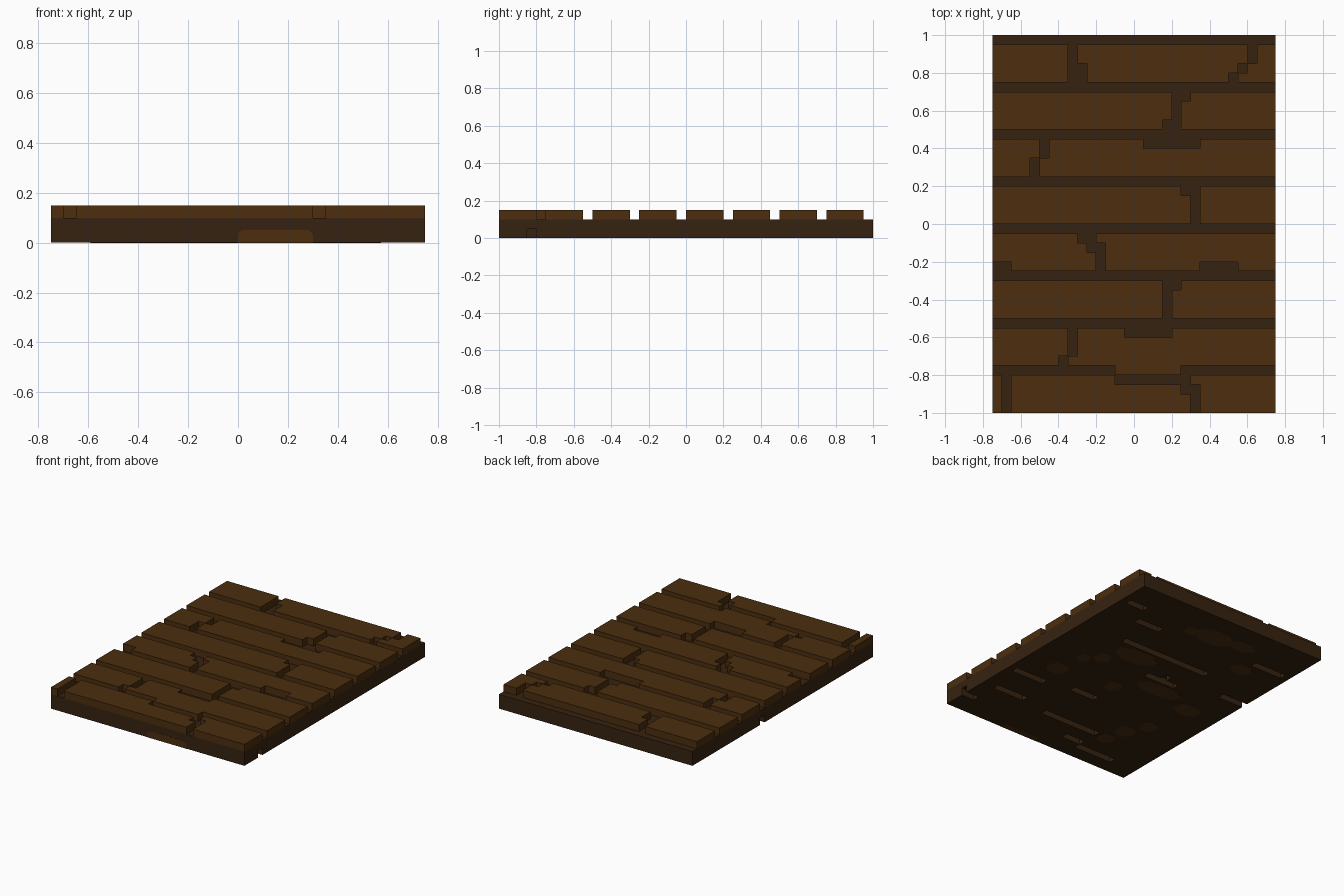
import bpy, bmesh, math

if "Cube" in bpy.data.objects:
    bpy.data.objects.remove(bpy.data.objects["Cube"], do_unlink=True)

U = 0.05           # block size
NX, NY = 30, 40    # floor size in blocks


def material(name, rgb):
    m = bpy.data.materials.new(name)
    m.use_nodes = True
    col = (*rgb, 1.0)
    m.diffuse_color = col
    bsdf = m.node_tree.nodes["Principled BSDF"]
    bsdf.inputs["Base Color"].default_value = col
    bsdf.inputs["Roughness"].default_value = 0.9
    return m


PLANK = material("plank brown", (0.072, 0.027, 0.0046))
DARK = material("dark underlay brown", (0.037, 0.0165, 0.005))


def finish(bm, name, mat):
    bmesh.ops.recalc_face_normals(bm, faces=bm.faces)
    me = bpy.data.meshes.new(name)
    bm.to_mesh(me)
    bm.free()
    me.materials.append(mat)
    ob = bpy.data.objects.new(name, me)
    bpy.context.collection.objects.link(ob)
    return ob


def cells(x0, x1, y0, y1):
    """Blocks inside a rectangle given in floor coordinates."""
    i0, i1 = round((x0 + 0.75) / U), round((x1 + 0.75) / U)
    j0, j1 = round((y0 + 1) / U), round((y1 + 1) / U)
    return {(i, j) for i in range(i0, i1) for j in range(j0, j1)}


def block_layer(name, filled, z0, z1, mat, merge=True):
    """Raise a set of grid blocks into one solid layer."""
    bm = bmesh.new()
    verts = {}

    def vert(i, j):
        if (i, j) not in verts:
            verts[i, j] = bm.verts.new((i * U - 0.75, j * U - 1, z0))
        return verts[i, j]

    for i, j in sorted(filled):
        bm.faces.new([vert(i, j), vert(i + 1, j), vert(i + 1, j + 1), vert(i, j + 1)])
    if merge:
        bmesh.ops.dissolve_limit(bm, angle_limit=0.01, verts=bm.verts[:], edges=bm.edges[:])
    new = bmesh.ops.extrude_face_region(bm, geom=bm.faces[:], use_keep_orig=True)["geom"]
    top = [g for g in new if isinstance(g, bmesh.types.BMVert)]
    bmesh.ops.translate(bm, verts=top, vec=(0, 0, z1 - z0))
    return finish(bm, name, mat)


def plate(name, points, depth, mat):
    """Thin plate from an outline, thickened by a depth vector."""
    bm = bmesh.new()
    face = bm.faces.new([bm.verts.new(p) for p in points])
    new = bmesh.ops.extrude_face_region(bm, geom=[face], use_keep_orig=True)["geom"]
    bmesh.ops.translate(bm, verts=[g for g in new if isinstance(g, bmesh.types.BMVert)], vec=depth)
    return finish(bm, name, mat)


# Underlay: solid upper slab, lower slab with grooves open to the underside
floor = cells(-0.75, 0.75, -1, 1)
block_layer("underlay_upper", floor, U, 2 * U, DARK)

grooves = [
    (-0.3, 0.4, 0.35, 0.4), (0.55, 0.7, 0.75, 0.8), (0.3, 0.5, 0.6, 0.65),
    (-0.7, -0.45, 0.65, 0.7), (0.45, 0.7, -0.4, -0.35), (-0.25, 0, 0.1, 0.15),
    (-0.15, -0.1, 0.15, 0.2), (0.05, 0.25, -0.35, -0.3), (-0.25, 0.2, -0.7, -0.65),
    (-0.25, -0.1, -0.85, -0.8), (-0.55, -0.25, -0.9, -0.85), (0.4, 0.65, -0.65, -0.6),
    (-0.75, -0.55, 0.2, 0.25), (0.65, 0.75, -0.85, -0.8),
]
lower = set(floor)
for g in grooves:
    lower -= cells(*g)
block_layer("underlay_lower", lower, 0, U, DARK, merge=False)

# Plank rows: 0.2 wide with 0.05 gaps, broken by stepped cracks
cracks = [
    # back row
    (-0.35, -0.3, 0.75, 0.95), (-0.3, -0.25, 0.75, 0.85),
    (0.6, 0.65, 0.85, 0.95), (0.55, 0.6, 0.8, 0.85), (0.5, 0.55, 0.75, 0.8),
    # middle rows
    (0.2, 0.25, 0.5, 0.7), (0.25, 0.3, 0.65, 0.7), (0.15, 0.2, 0.5, 0.55),
    (0.05, 0.35, 0.4, 0.45), (-0.5, -0.45, 0.35, 0.45), (-0.55, -0.5, 0.25, 0.35),
    (0.3, 0.35, 0, 0.2), (0.25, 0.3, 0.15, 0.2),
    (-0.3, -0.2, -0.1, -0.05), (-0.25, -0.15, -0.15, -0.1), (-0.2, -0.15, -0.25, -0.15),
    (-0.75, -0.65, -0.25, -0.2), (0.35, 0.55, -0.25, -0.2),
    (0.15, 0.2, -0.5, -0.3), (0.2, 0.25, -0.35, -0.3),
    # front rows
    (-0.35, -0.3, -0.7, -0.55), (-0.4, -0.35, -0.75, -0.7), (-0.05, 0.2, -0.6, -0.55),
    (-0.7, -0.65, -1, -0.8), (0.3, 0.35, -1, -0.85), (0.25, 0.3, -0.9, -0.8),
    (-0.1, 0.25, -0.85, -0.8),
]
cut = set()
for c in cracks:
    cut |= cells(*c)
for row in range(8):
    y = -1 + row * 0.25
    filled = cells(-0.75, 0.75, y, y + 0.2) - cut
    if row == 1:                       # tongue reaching into the front gap
        filled |= cells(-0.1, 0.25, -0.8, -0.75)
    block_layer(f"plank_row_{row + 1}", filled, 2 * U, 3 * U, PLANK)

# Brown stains under the floor: x, y, half length, half width
stains = [
    (-0.03, 0.78, 0.15, 0.09), (-0.25, 0.8, 0.1, 0.06), (0.2, 0.26, 0.17, 0.08),
    (0.36, 0.11, 0.06, 0.06), (0.45, 0.03, 0.05, 0.05), (0.5, -0.18, 0.08, 0.07),
    (-0.19, 0.02, 0.18, 0.07), (-0.5, -0.06, 0.1, 0.07), (-0.45, -0.39, 0.06, 0.06),
    (-0.37, -0.53, 0.07, 0.07), (-0.33, -0.68, 0.06, 0.06), (0.07, -0.13, 0.06, 0.06),
    (-0.43, 0.57, 0.08, 0.06), (0.13, 0.75, 0.06, 0.05),
]
for n, (x, y, rx, ry) in enumerate(stains):
    ring = [(x + rx * math.cos((k + 0.5) * math.pi / 4),
             y + ry * math.sin((k + 0.5) * math.pi / 4), 0) for k in range(8)]
    plate(f"underside_stain_{n + 1}", ring, (0, 0, -0.001), PLANK)

# Stain wrapping from the front edge to the underside
plate("front_stain", [(0, -1, 0), (0.3, -1, 0), (0.3, -1, 0.035), (0.285, -1, 0.05),
                      (0.015, -1, 0.05), (0, -1, 0.035)], (0, -0.001, 0), PLANK)
plate("front_stain_underside", [(0, -1, 0), (0.3, -1, 0), (0.285, -0.95, 0),
                                (0.015, -0.95, 0)], (0, 0, -0.001), PLANK)
